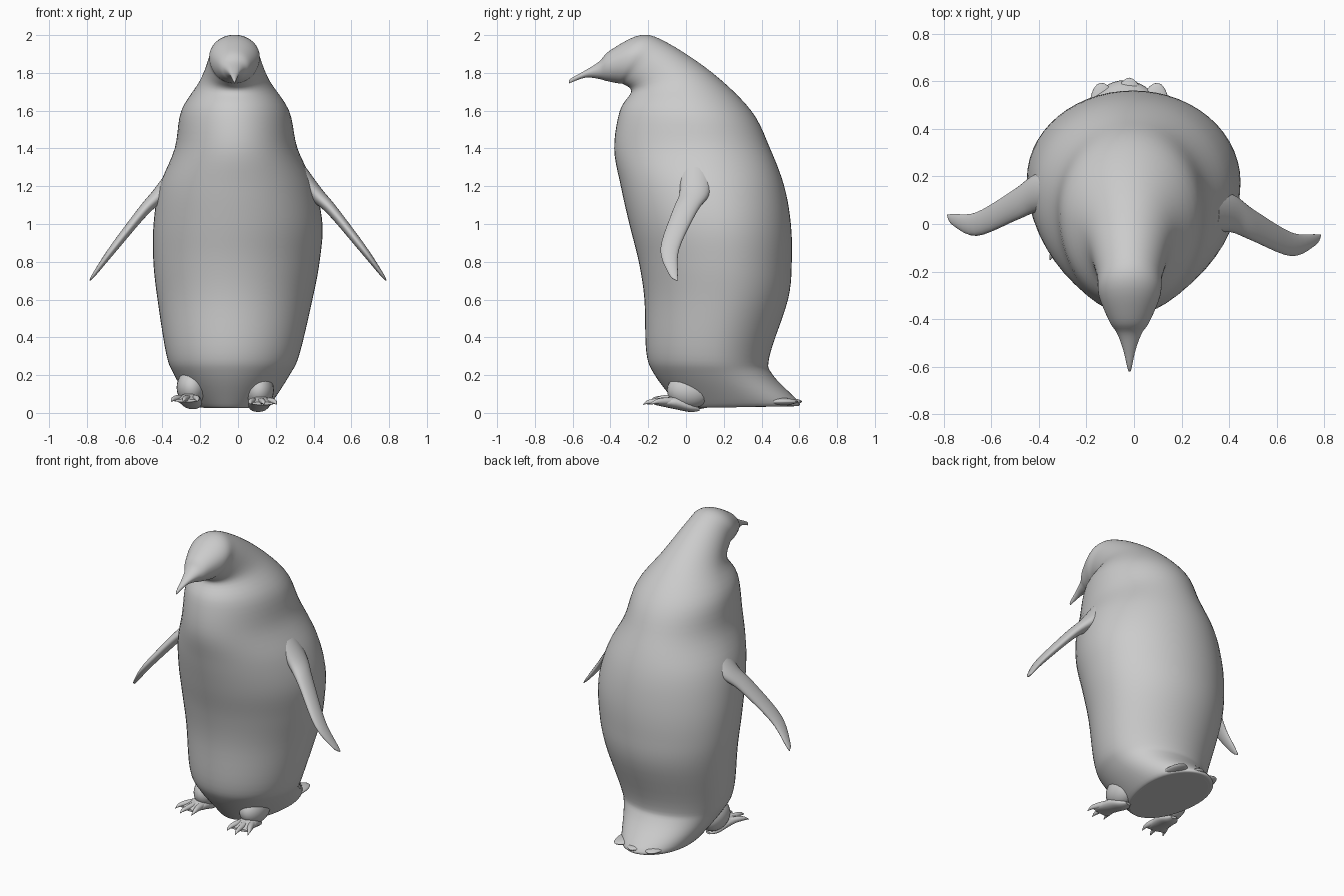
import bpy, bmesh, math
from mathutils import Vector as V, Matrix

if "Cube" in bpy.data.objects:
    bpy.data.objects.remove(bpy.data.objects["Cube"])


def catmull(a, b, c, d, t):
    return 0.5 * (2*b + (c-a)*t + (2*a-5*b+4*c-d)*t*t + (3*b-a-3*c+d)*t**3)


def loft(name, rows, sides=32, steps=5, matrix=Matrix()):
    """Skin smoothly interpolated rings; row = centre, side axis, front axis, back axis."""
    fine = []
    n = len(rows)
    for i in range(n - 1):
        quad = [rows[max(0, min(n - 1, i + k))] for k in (-1, 0, 1, 2)]
        for s in range(steps):
            fine.append([catmull(*[q[j] for q in quad], s / steps) for j in range(4)])
    fine.append(rows[-1])
    bm = bmesh.new()
    rings = []
    for c, u, f, b in fine:
        ring = []
        for k in range(sides):
            a = 2 * math.pi * k / sides
            s = math.sin(a)
            ring.append(bm.verts.new(c + u*math.cos(a) + (b*s if s > 0 else -f*s)))
        rings.append(ring)
    for r, q in zip(rings, rings[1:]):
        for k in range(sides):
            m = (k + 1) % sides
            bm.faces.new((r[k], r[m], q[m], q[k]))
    bm.faces.new(rings[0])
    bm.faces.new(rings[-1])
    bmesh.ops.recalc_face_normals(bm, faces=bm.faces)
    bm.transform(matrix)
    me = bpy.data.meshes.new(name)
    bm.to_mesh(me)
    bm.free()
    for p in me.polygons:
        p.use_smooth = len(p.vertices) == 4
    ob = bpy.data.objects.new(name, me)
    bpy.context.collection.objects.link(ob)


def blob(name, loc, scale, turn=0):
    bpy.ops.mesh.primitive_uv_sphere_add(segments=24, ring_count=14, location=loc,
                                         rotation=(0, 0, turn))
    bpy.context.object.name = name
    bpy.context.object.scale = scale
    bpy.ops.object.shade_smooth()


# body, head and beak: front y, z, back y, z, half width
profile = [(-.02, .025, .57, .035, .18), (-.05, .05, .60, .055, .215),
           (-.165, .2, .46, .2, .305), (-.21, .32, .442, .3, .352),
           (-.22, .6, .54, .6, .41), (-.25, .8, .56, .8, .44),
           (-.30, 1, .555, 1, .447), (-.345, 1.2, .52, 1.2, .41),
           (-.38, 1.4, .445, 1.4, .325), (-.35, 1.6, .345, 1.6, .285),
           (-.29, 1.70, .14, 1.80, .185), (-.33, 1.74, -.10, 1.96, .138),
           (-.36, 1.745, -.24, 2, .13), (-.42, 1.757, -.40, 1.92, .085),
           (-.46, 1.768, -.46, 1.86, .052), (-.53, 1.775, -.53, 1.815, .026),
           (-.605, 1.75, -.612, 1.768, .008), (-.616, 1.743, -.618, 1.746, .002)]
rows = []
for fy, fz, by, bz, w in profile:
    cx = -.04 * max(1 - fz, 0) - .025 * max(fz - 1, 0)
    F, B = V((cx, fy, fz)), V((cx, by, bz))
    C = F.lerp(B, .55)
    rows.append((C, V((w, 0, 0)), F - C, B - C))
loft("body", rows, 56)

# flippers, the left one set a little further back
wing = [(.32, .05, 1.27, .085, .05), (.41, .045, 1.16, .08, .042), (.50, -.005, 1.07, .066, .03),
        (.66, -.085, .87, .05, .021), (.76, -.067, .735, .024, .01), (.785, -.048, .70, .003, .002)]
for side, name, dy in ((1, "right_flipper", 0), (-1, "left_flipper", .085)):
    rows = []
    for x, y, z, chord, thick in wing:
        t = V((.78 * side, 0, .62)) * thick
        rows.append((V((side * x, y + dy, z)), V((0, chord, 0)), -t, t))
    loft(name, rows, 24)

# tail feather tips
for i in (-1, 0, 1):
    blob(f"tail_feather_{i+2}", (-.02 + .1*i, .47 - .02*abs(i), .06), (.065, .145, .022), -.14*i)


def tube(name, points, m):
    """Forward-running flat tube: x, y, z, half width, half height."""
    loft(name, [(V((x, y, z)), V((w, 0, 0)), V((0, 0, -h)), V((0, 0, h)))
                for x, y, z, w, h in points], 16, 4, m)


# feet: leg mound, web and three toes
for name, x, y, z, yaw in (("left", -.245, .03, .015, -.2), ("right", .11, 0, 0, .12)):
    m = Matrix.Translation((x, y, z)) @ Matrix.Rotation(yaw, 4, 'Z')
    blob(name + "_leg", (x, y + .02, z + .12), (.08, .12, .095))
    tube(name + "_foot", [(0, .07, .018, .02, .008), (0, .02, .03, .05, .025),
                          (0, -.06, .055, .06, .035), (0, -.165, .05, .06, .008)], m)
    for s in (-1, 0, 1):
        back = .028 * abs(s)
        tube(f"{name}_toe_{s+2}", [(s*.03, -.06, .06, .02, .02), (s*.05, -.13, .062, .019, .018),
                                   (s*.065, -.2 + back, .058, .011, .011),
                                   (s*.07, -.228 + back, .045, .002, .002)], m)
